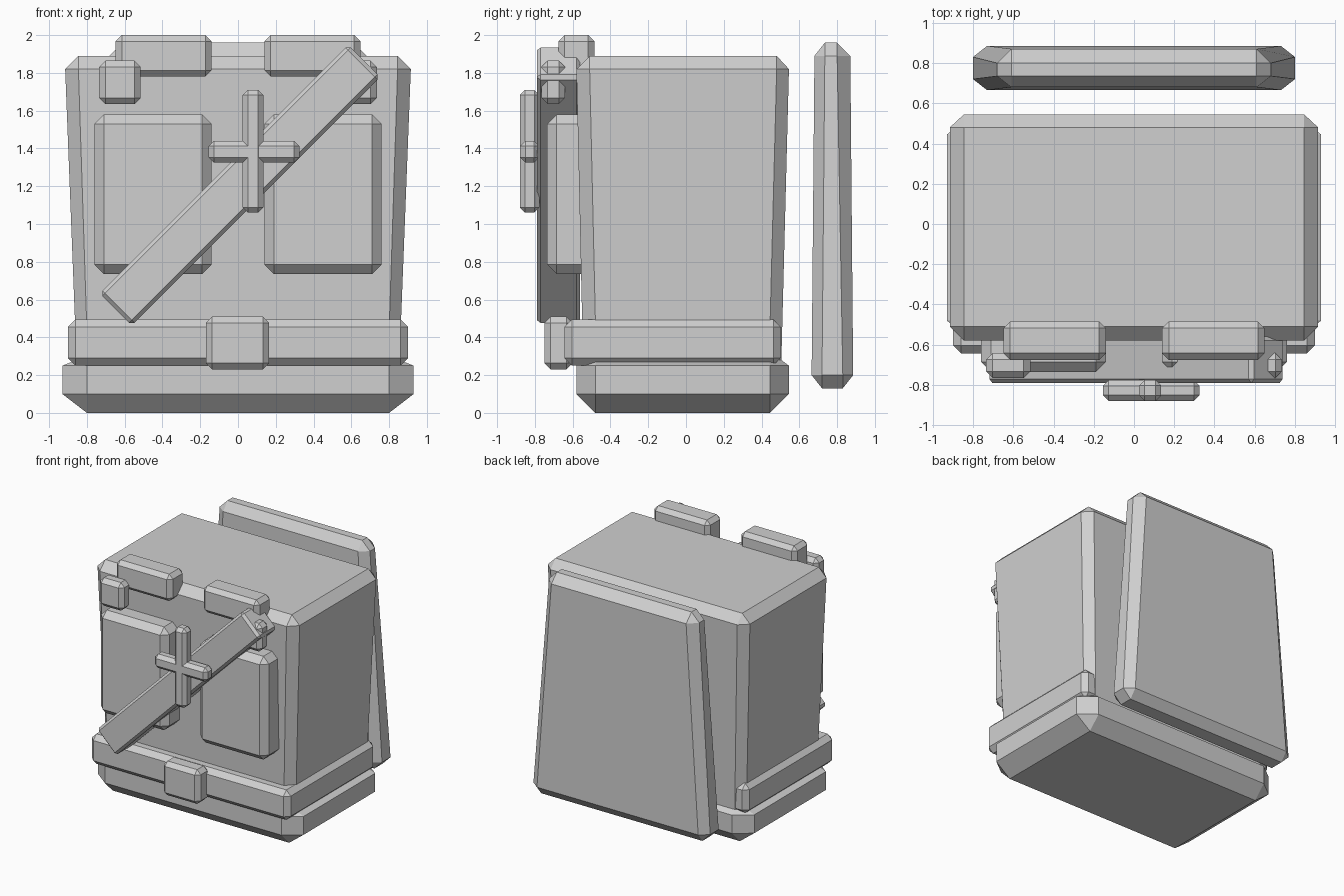
import bpy, bmesh
from math import radians
from mathutils import Matrix, Vector

cube = bpy.data.objects.get("Cube")
if cube:
    bpy.data.objects.remove(cube, do_unlink=True)

# One plain material for everything
grey = bpy.data.materials.new("plain_grey")
grey.use_nodes = True
colour = (0.63, 0.63, 0.63, 1)
grey.diffuse_color = colour
grey.node_tree.nodes["Principled BSDF"].inputs["Base Color"].default_value = colour


def finish(name, bm):
    bmesh.ops.recalc_face_normals(bm, faces=bm.faces)
    mesh = bpy.data.meshes.new(name)
    bm.to_mesh(mesh)
    bm.free()
    mesh.materials.append(grey)
    obj = bpy.data.objects.new(name, mesh)
    bpy.context.collection.objects.link(obj)
    return obj


def chamfered_box(name, x, y, z, bevel, tilt=0):
    """Box from (min, max) ranges with one flat chamfer on every edge."""
    ranges = (x, y, z)
    size = Vector([hi - lo for lo, hi in ranges])
    centre = Vector([(hi + lo) / 2 for lo, hi in ranges])
    bm = bmesh.new()
    bmesh.ops.create_cube(bm, size=1)
    bmesh.ops.scale(bm, vec=size, verts=bm.verts)
    bmesh.ops.bevel(bm, geom=bm.edges[:], offset=bevel, segments=1,
                    profile=0.5, affect='EDGES')
    place = Matrix.Translation(centre) @ Matrix.Rotation(radians(tilt), 4, 'Y')
    bmesh.ops.transform(bm, matrix=place, verts=bm.verts)
    return finish(name, bm)


def tapered_stack(name, levels):
    """Stack of corner-cut rectangles: (z, outer x/y0/y1, inner x/y0/y1)."""
    bm = bmesh.new()
    rings = []
    for z, (ox, oy0, oy1), (ix, iy0, iy1) in levels:
        pts = [(-ix, oy0), (ix, oy0), (ox, iy0), (ox, iy1),
               (ix, oy1), (-ix, oy1), (-ox, iy1), (-ox, iy0)]
        rings.append([bm.verts.new((px, py, z)) for px, py in pts])
    for low, high in zip(rings, rings[1:]):
        for i in range(8):
            j = (i + 1) % 8
            bm.faces.new((low[i], low[j], high[j], high[i]))
    bm.faces.new(rings[0])
    bm.faces.new(rings[-1])
    bmesh.ops.remove_doubles(bm, verts=bm.verts, dist=0.0005)
    return finish(name, bm)


# Main body with its wider foot
foot_in = (0.80, -0.48, 0.445)
foot_out = (0.93, -0.58, 0.545)
top_in = (0.845, -0.51, 0.48)
tapered_stack("body", [
    (0.0, foot_in, foot_in),
    (0.10, foot_out, foot_in),
    (0.25, foot_out, foot_in),
    (0.28, (0.855, -0.545, 0.505), (0.795, -0.475, 0.44)),
    (1.82, (0.915, -0.58, 0.545), top_in),
    (1.89, top_in, top_in),
])

# Free-standing tapered panel behind the body
panel_low = (0.73, 0.72, 0.83)
panel_high = (0.61, 0.735, 0.80)
tapered_stack("back_panel", [
    (0.13, panel_low, panel_low),
    (0.20, (0.80, 0.665, 0.885), panel_low),
    (1.89, (0.68, 0.68, 0.87), panel_high),
    (1.96, panel_high, panel_high),
])

# Belt and its buckle
chamfered_box("belt", (-0.90, 0.90), (-0.643, 0.502), (0.25, 0.495), 0.04)
chamfered_box("belt_buckle", (-0.17, 0.165), (-0.75, -0.6), (0.23, 0.51), 0.033)

# Paired chest plates, shoulder straps and strap studs
for side, s in (("left", 1), ("right", -1)):
    def span(a, b):
        return tuple(sorted((s * a, s * b)))
    chamfered_box(side + "_chest_plate", span(0.14, 0.76), (-0.735, -0.5),
                  (0.735, 1.58), 0.05)
    chamfered_box(side + "_shoulder_strap", span(0.14, 0.648), (-0.675, -0.485),
                  (1.78, 2.0), 0.033)
    chamfered_box(side + "_strap_stud", span(0.515, 0.735), (-0.765, -0.64),
                  (1.635, 1.865), 0.033)

# Diagonal sash across the front
chamfered_box("sash", (-0.92, 0.94), (-0.79, -0.56), (1.085, 1.325), 0.02, tilt=-45)

# Cross ornament on the sash
chamfered_box("cross_upright", (0.025, 0.135), (-0.88, -0.775), (1.06, 1.71), 0.028)
chamfered_box("cross_bar", (-0.155, 0.325), (-0.879, -0.776), (1.325, 1.44), 0.028)
